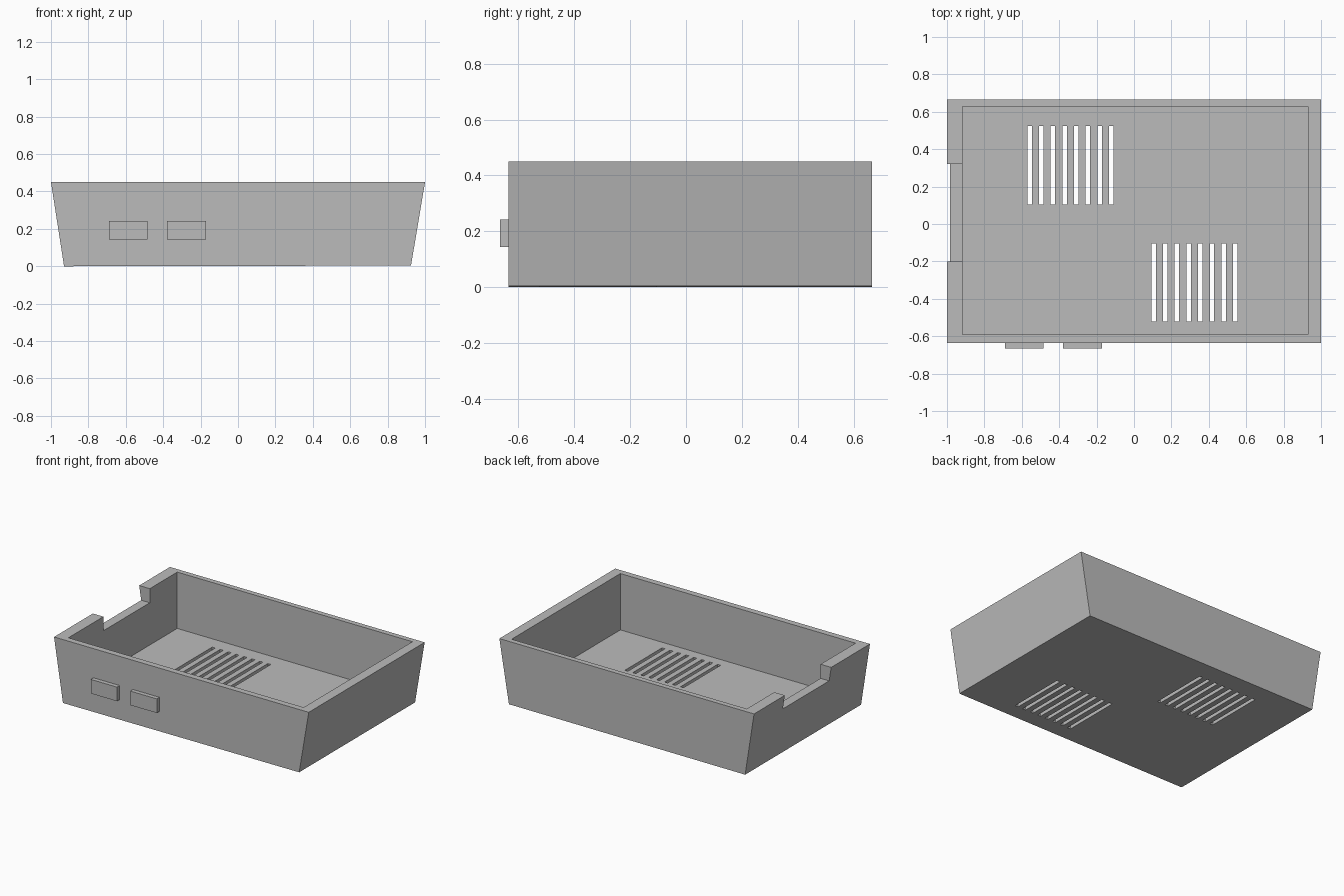
import bpy
import bmesh

cube = bpy.data.objects.get("Cube")
if cube:
    bpy.data.objects.remove(cube, do_unlink=True)

grey = bpy.data.materials.new("plain grey")
grey.use_nodes = True
COLOR = (0.5, 0.5, 0.5, 1)
grey.diffuse_color = COLOR
grey.node_tree.nodes["Principled BSDF"].inputs["Base Color"].default_value = COLOR


def prism(name, profile, y0, y1):
    """Extrude an x-z profile from y0 to y1."""
    bm = bmesh.new()
    face = bm.faces.new([bm.verts.new((x, y0, z)) for x, z in profile])
    ext = bmesh.ops.extrude_face_region(bm, geom=[face])
    moved = [v for v in ext["geom"] if isinstance(v, bmesh.types.BMVert)]
    bmesh.ops.translate(bm, verts=moved, vec=(0, y1 - y0, 0))
    bmesh.ops.recalc_face_normals(bm, faces=bm.faces)
    mesh = bpy.data.meshes.new(name)
    bm.to_mesh(mesh)
    bm.free()
    mesh.materials.append(grey)
    obj = bpy.data.objects.new(name, mesh)
    bpy.context.scene.collection.objects.link(obj)
    return obj


def box(name, x0, x1, y0, y1, z0, z1):
    return prism(name, [(x0, z0), (x1, z0), (x1, z1), (x0, z1)], y0, y1)


# Tray body with sloping ends
FRONT, BACK, TOP = -0.635, 0.665, 0.45
body = prism("tray_body", [(-0.93, 0), (0.925, 0.004), (1, TOP), (-1, TOP)], FRONT, BACK)

# Cutters: cavity, side notch and two banks of floor vents
cutters = [
    box("cavity_cutter", -0.917, 0.93, -0.592, 0.628, 0.05, 0.6),
    box("notch_cutter", -1.1, -0.85, -0.2, 0.32, 0.35, 0.6),
]
for start, y0, y1 in ((-0.57, 0.105, 0.525), (0.093, -0.522, -0.105)):
    for i in range(8):
        x = start + i * 0.0624
        cutters.append(box("vent_cutter", x, x + 0.024, y0, y1, -0.1, 0.2))

for cutter in cutters:
    mod = body.modifiers.new(cutter.name, "BOOLEAN")
    mod.operation = "DIFFERENCE"
    mod.solver = "EXACT"
    mod.object = cutter

# Bake the cuts and discard the cutters
depsgraph = bpy.context.evaluated_depsgraph_get()
cut_mesh = bpy.data.meshes.new_from_object(body.evaluated_get(depsgraph))
body.modifiers.clear()
body.data = cut_mesh
for cutter in cutters:
    bpy.data.objects.remove(cutter, do_unlink=True)

# Two raised blocks on the front wall
for name, x0, x1 in (("right_front_block", -0.69, -0.484), ("left_front_block", -0.38, -0.172)):
    box(name, x0, x1, -0.665, FRONT + 0.01, 0.143, 0.243)
